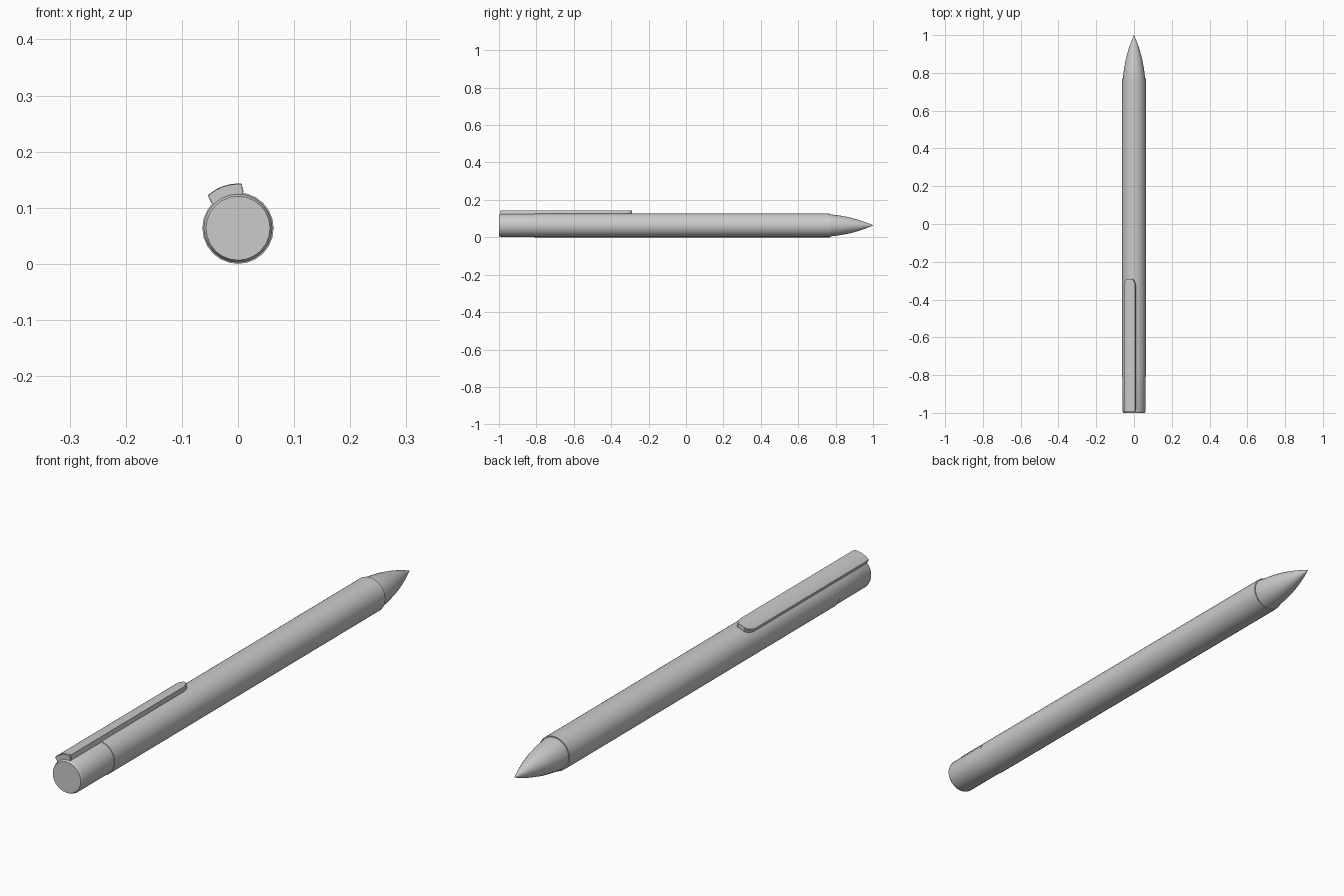
import bpy, bmesh, math

cube = bpy.data.objects.get("Cube")
if cube:
    bpy.data.objects.remove(cube, do_unlink=True)

AXIS_Z = 0.0635
SIDES = 24

grey = bpy.data.materials.new("light grey")
grey.use_nodes = True
colour = (0.6, 0.6, 0.6, 1)
grey.diffuse_color = colour
grey.node_tree.nodes["Principled BSDF"].inputs["Base Color"].default_value = colour


def finish(bm, name):
    bmesh.ops.recalc_face_normals(bm, faces=bm.faces)
    mesh = bpy.data.meshes.new(name)
    bm.to_mesh(mesh)
    bm.free()
    mesh.materials.append(grey)
    obj = bpy.data.objects.new(name, mesh)
    bpy.context.collection.objects.link(obj)
    bpy.ops.object.select_all(action='DESELECT')
    obj.select_set(True)
    bpy.context.view_layer.objects.active = obj
    bpy.ops.object.shade_smooth_by_angle(angle=math.radians(35))
    return obj


def polar(radius, angle, y):
    return (radius * math.cos(angle), y, AXIS_Z + radius * math.sin(angle))


def lathe(name, profile):
    """Revolve (y, radius) points about the long axis and close both ends."""
    bm = bmesh.new()
    rings = [[bm.verts.new(polar(r, math.tau * i / SIDES, y)) for i in range(SIDES)]
             for y, r in profile]
    for a, b in zip(rings, rings[1:]):
        for i in range(SIDES):
            j = (i + 1) % SIDES
            bm.faces.new((a[i], a[j], b[j], b[i]))
    bm.faces.new(rings[0])
    bm.faces.new(rings[-1])
    return finish(bm, name)


# Body parts along the axis
lathe("barrel", [(-0.81, 0.0635), (0.77, 0.0635)])
lathe("end_cap", [(-1.0, 0.057), (-0.997, 0.059), (-0.99, 0.0615), (-0.80, 0.0615)])
lathe("tip", [(0.76, 0.060), (0.77, 0.0595), (0.82, 0.053), (0.87, 0.044),
              (0.92, 0.0305), (0.96, 0.017), (0.995, 0.003), (1.0, 0.001)])


def clip_piece(name, inner, outer, y_start, y_end, taper):
    """Curved strip hugging the barrel, with an optional rounded free end."""
    bm = bmesh.new()
    mid, half, steps = math.radians(109), math.radians(25), 8
    # Stations: distance along the pen and share of the full width
    stations = [(y_start, 1)]
    if taper:
        stations += [(y_end - 0.035, 1), (y_end - 0.018, 0.85), (y_end - 0.006, 0.65)]
    stations.append((y_end, 0.4 if taper else 1))
    layers = []
    for radius, spread in ((inner, 1.12), (outer, 0.95)):
        layers.append([[bm.verts.new(polar(radius, mid + half * spread * w * (2 * i / steps - 1), y))
                        for i in range(steps + 1)] for y, w in stations])
    for rows in layers:
        for a, b in zip(rows, rows[1:]):
            for i in range(steps):
                bm.faces.new((a[i], a[i + 1], b[i + 1], b[i]))
    # Walls between the inner and outer layers
    low, high = layers
    for k in (0, -1):
        for i in range(steps):
            bm.faces.new((low[k][i], low[k][i + 1], high[k][i + 1], high[k][i]))
        for s in range(len(stations) - 1):
            bm.faces.new((low[s][k], low[s + 1][k], high[s + 1][k], high[s][k]))
    return finish(bm, name)


clip_piece("clip_root", 0.058, 0.0785, -0.992, -0.80, False)
clip_piece("clip_arm", 0.0645, 0.0795, -0.985, -0.29, True)
